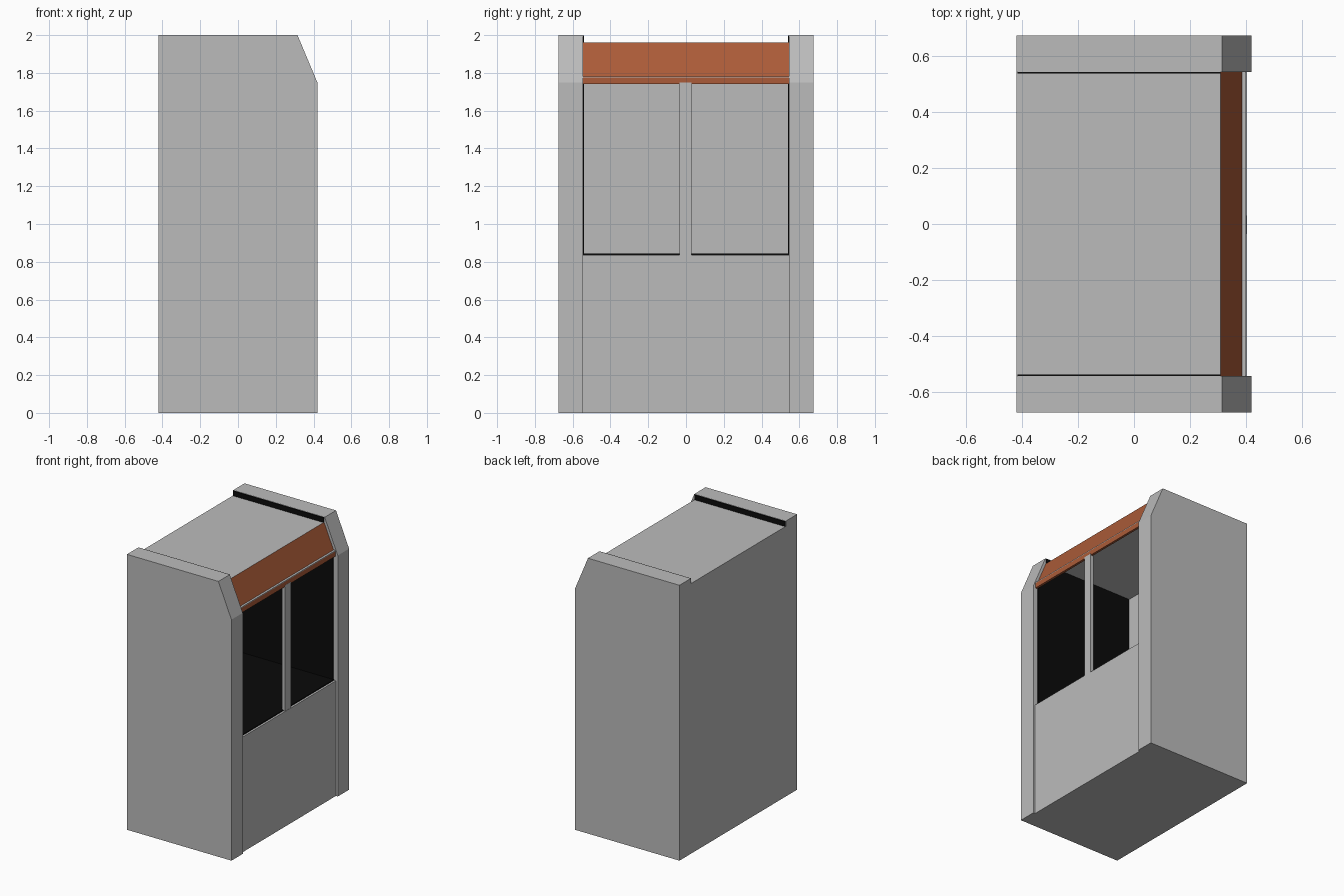
import bpy

if "Cube" in bpy.data.objects:
    bpy.data.objects.remove(bpy.data.objects["Cube"])


def mat(name, rgb):
    m = bpy.data.materials.new(name)
    m.diffuse_color = (*rgb, 1)
    m.use_nodes = True
    m.node_tree.nodes["Principled BSDF"].inputs["Base Color"].default_value = m.diffuse_color
    return m


GRAY = mat("cabinet_gray", (0.5, 0.5, 0.5))
ORANGE = mat("burnt_orange", (0.41, 0.105, 0.04))
BLACK = mat("liner_black", (0.003, 0.003, 0.003))


def prism(name, profile, y0, y1, material):
    """Extrude an (x, z) profile from y0 to y1."""
    n = len(profile)
    verts = [(x, y, z) for y in (y0, y1) for x, z in profile]
    faces = [tuple(range(n)), tuple(range(2 * n - 1, n - 1, -1))]
    faces += [(i, i + n, (i + 1) % n + n, (i + 1) % n) for i in range(n)]
    me = bpy.data.meshes.new(name)
    me.from_pydata(verts, [], faces)
    me.materials.append(material)
    ob = bpy.data.objects.new(name, me)
    bpy.context.collection.objects.link(ob)
    return ob


def box(name, x0, x1, y0, y1, z0, z1, material):
    return prism(name, [(x0, z0), (x1, z0), (x1, z1), (x0, z1)], y0, y1, material)


W = 0.545    # inner half width
B = -0.42    # back plane

# Side panels with sloped front corner, and their dark inner liners
panel = [(B, 0), (0.42, 0), (0.42, 1.75), (0.315, 2), (B, 2)]
liner = [(B + 0.002, 0.84), (0.385, 0.84), (0.385, 1.77), (0.31, 1.95),
         (0.31, 1.998), (B + 0.002, 1.998)]
for side, s in (("left", -1), ("right", 1)):
    a, b = sorted((s * W, s * 0.675))
    prism(side + "_side_panel", panel, a, b, GRAY)
    a, b = sorted((s * (W - 0.006), s * (W + 0.0005)))
    prism(side + "_inner_liner", liner, a, b, BLACK)

# Lower cabinet and dark compartment floor
box("lower_cabinet", B, 0.405, -W, W, 0, 0.836, GRAY)
box("compartment_floor", B + 0.01, 0.39, -W, W, 0.836, 0.843, BLACK)

# Back wall, roof and centre post
box("back_wall", B, B + 0.01, -W, W, 0.836, 1.96, GRAY)
box("roof", B, 0.31, -W, W, 1.95, 1.962, GRAY)
box("centre_post", 0.378, 0.403, -0.035, 0.03, 0.836, 1.75, GRAY)

# Sloped header, gray ledge and orange lip above the openings
prism("sloped_header", [(0.31, 1.962), (0.295, 1.95), (0.368, 1.775), (0.387, 1.78)],
      -W, W, ORANGE)
box("header_ledge", 0.37, 0.402, -W, W, 1.776, 1.782, GRAY)
box("header_lip", 0.385, 0.402, -W, W, 1.74, 1.776, ORANGE)
